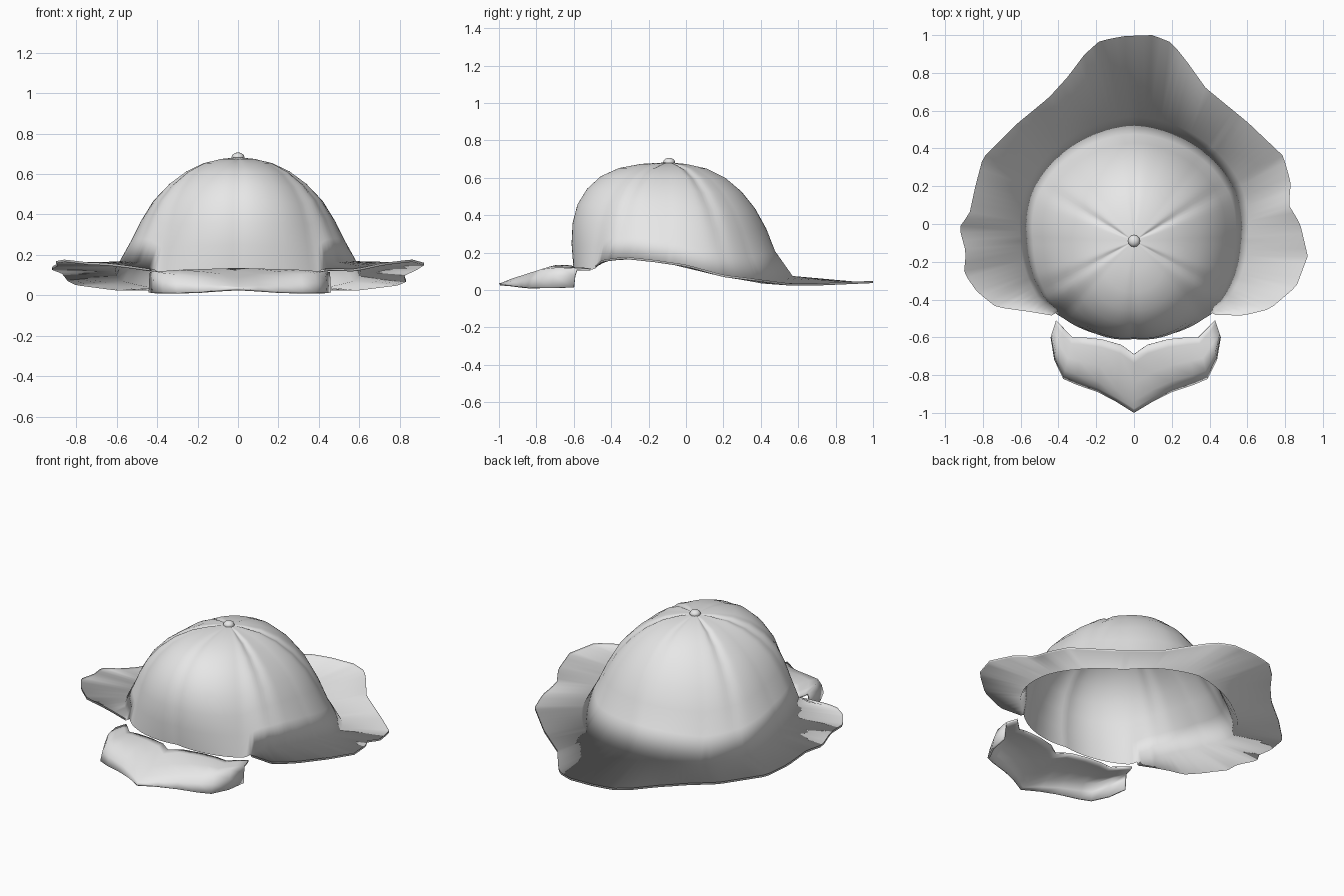
import bpy, math

if "Cube" in bpy.data.objects:
    bpy.data.objects.remove(bpy.data.objects["Cube"])

CX, CY, TOP = 0.0, -0.09, 0.68      # crown axis and height
N = 144                             # columns around the crown

grey = bpy.data.materials.new("light grey")
grey.diffuse_color = (0.8, 0.8, 0.8, 1)
grey.use_nodes = True
grey.node_tree.nodes["Principled BSDF"].inputs["Base Color"].default_value = grey.diffuse_color


def interp(table, x):
    """Piecewise linear lookup in a list of (x, value)."""
    if x <= table[0][0]:
        return table[0][1]
    for (x0, v0), (x1, v1) in zip(table, table[1:]):
        if x <= x1:
            return v0 + (v1 - v0) * (x - x0) / (x1 - x0)
    return table[-1][1]


def make(name, verts, faces):
    me = bpy.data.meshes.new(name)
    me.from_pydata(verts, [], faces)
    me.materials.append(grey)
    for p in me.polygons:
        p.use_smooth = True
    ob = bpy.data.objects.new(name, me)
    bpy.context.collection.objects.link(ob)
    return ob


# Crown: base radius and base height by angle (-90 front, 0 side, 90 back)
BASE_R = [(-90, .51), (-68, .53), (-47, .555), (-32, .59), (0, .60),
          (27, .64), (51, .645), (72, .65), (90, .66)]
BASE_Z = [(-90, .13), (-60, .115), (-46, .11), (-36, .165), (-20, .17),
          (0, .14), (27, .07), (50, .035), (70, .06), (90, .075)]
# Profile radius ratios for the front, side and back at these height steps
STEPS = [0, .22, .42, .6, .75, .87, .95, .99]
FRONT = [1, 1.02, 1.01, .96, .86, .72, .53, .30]
SIDE = [1, .89, .80, .70, .57, .42, .27, .12]
BACK = [1, .86, .79, .70, .59, .46, .31, .14]


def crown_point(deg, k):
    fold = deg if deg <= 90 else 180 - deg
    s = math.sin(math.radians(fold))
    w = s * s
    end = FRONT[k] if s < 0 else BACK[k]
    ratio = SIDE[k] * (1 - w) + end * w
    h = STEPS[k]
    zb = interp(BASE_Z, fold)
    # soft pressed seams between the six panels, fading towards the base
    d = (deg % 60) - 30
    depth = .004 if abs(s) > .9 else .01
    groove = depth * math.exp(-(d / 5) ** 2) * min(1, h * 1.6)
    r = interp(BASE_R, fold) * ratio - groove * (1 - h * .5)
    z = zb + (TOP - zb) * h - groove * h * .8
    a = math.radians(deg)
    return (CX + r * math.cos(a), CY + r * math.sin(a), z)


# Wavy brim outline, right front round the back to left front
OUTLINE = [(.41, -.48), (.58, -.485), (.72, -.45), (.86, -.33), (.92, -.17),
           (.88, 0), (.82, .1), (.83, .22), (.79, .36), (.6, .54), (.38, .72),
           (.28, .86), (.2, .96), (.1, 1), (-.05, .995), (-.18, .97),
           (-.26, .9), (-.35, .78), (-.45, .67), (-.62, .53), (-.8, .35),
           (-.84, .2), (-.87, .06), (-.925, -.02), (-.89, -.15), (-.9, -.26),
           (-.83, -.36), (-.73, -.44), (-.55, -.465), (-.4, -.49)]
BRIM_Z = [(-.49, .12), (-.45, .155), (-.33, .172), (-.17, .155), (0, .13),
          (.2, .075), (.36, .055), (.55, .03), (.7, .03), (1, .043)]
by_angle = [(math.degrees(math.atan2(y - CY, x - CX)) % 360, x, y) for x, y in OUTLINE]
by_angle = [(a - 360 if a > 300 else a, x, y) for a, x, y in by_angle]
OUT_X = [(a, x) for a, x, y in by_angle]
OUT_Y = [(a, y) for a, x, y in by_angle]

verts, faces = [], []
degs = [-90 + 360 * i / N for i in range(N)]
rows = len(STEPS)
for k in range(rows):
    verts += [crown_point(d, k) for d in degs]
for k in range(rows - 1):
    for i in range(N):
        j = (i + 1) % N
        faces.append((k * N + i, k * N + j, (k + 1) * N + j, (k + 1) * N + i))
verts.append((CX, CY, TOP + .003))
tip = len(verts) - 1
faces += [((rows - 1) * N + i, (rows - 1) * N + (i + 1) % N, tip) for i in range(N)]

# Brim: one sheet, its face side downwards, joined to the crown's lowest ring,
# with a thin upturned lip along the outline
cols = [i for i, d in enumerate(degs) if -43.5 <= d <= 223.5]
outer, lip = [], []
for i in cols:
    x, y = interp(OUT_X, degs[i]), interp(OUT_Y, degs[i])
    z = interp(BRIM_Z, y)
    outer.append(len(verts))
    verts.append((x, y, z - .006))
    lip.append(len(verts))
    verts.append((x, y, z + .006))
for c in range(len(cols) - 1):
    faces.append((cols[c], cols[c + 1], outer[c + 1], outer[c]))
    faces.append((outer[c], outer[c + 1], lip[c + 1], lip[c]))
make("crown_and_brim", verts, faces)

# Front visor: flat sloping plate with rolled-down edge, mirrored in x
INNER = [(0, -.69, .135), (.07, -.64, .134), (.18, -.61, .13), (.28, -.6, .127),
         (.34, -.6, .122), (.39, -.55, .12), (.43, -.51, .115)]
OUTER = [(0, -1, .035), (.1, -.94, .028), (.2, -.89, .018), (.32, -.85, .013),
         (.39, -.82, .012), (.44, -.72, .012), (.46, -.6, .014)]
ROWS = [0, .15, .5, .8, .93, 1]


def both_sides(pts):
    return [(-x * .96, y, z) for x, y, z in reversed(pts[1:])] + pts


inner, outer = both_sides(INNER), both_sides(OUTER)
verts, faces = [], []
R = len(ROWS)
for p, q in zip(inner, outer):
    for t in ROWS:
        y = p[1] + (q[1] - p[1]) * t
        plane = min(p[2], .135 + (y + .7) * .32)
        if t > .9:
            roll = 1 if t == 1 else .4
            plane += (q[2] - plane) * roll
        verts.append((p[0] + (q[0] - p[0]) * t, y, plane))
for c in range(len(inner) - 1):
    for r in range(R - 1):
        a, b = c * R + r, (c + 1) * R + r
        faces.append((a, a + 1, b + 1, b))
visor = make("visor", verts, faces)
mod = visor.modifiers.new("thickness", 'SOLIDIFY')
mod.thickness = .012
mod.offset = -1

# Button on top of the crown
bpy.ops.mesh.primitive_uv_sphere_add(segments=12, ring_count=6, radius=1,
                                     location=(CX, CY, TOP + .003))
button = bpy.context.object
button.name = "top_button"
button.scale = (.032, .032, .024)
button.data.materials.append(grey)
bpy.ops.object.shade_smooth()
